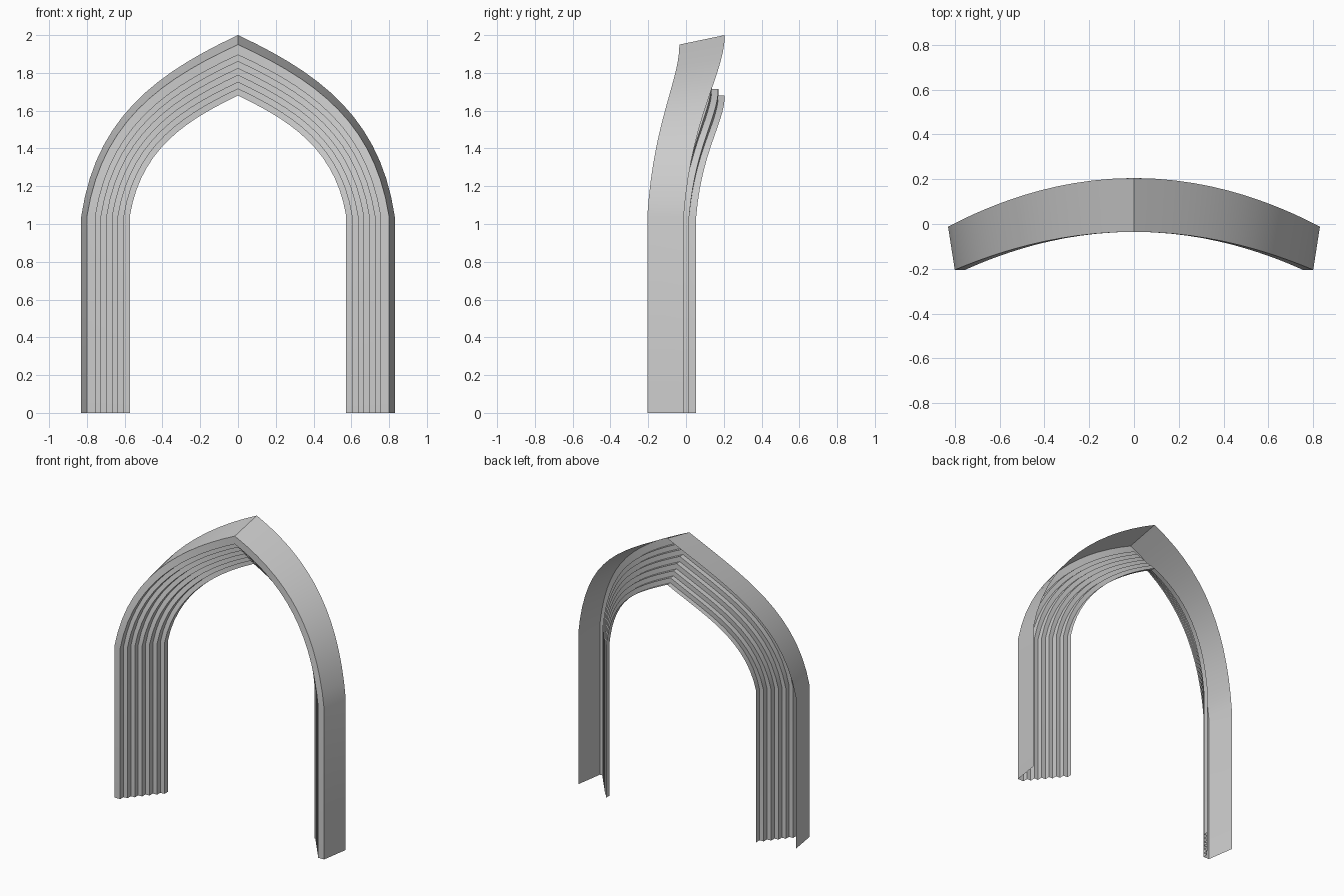
import bpy, bmesh
from mathutils import Vector

if "Cube" in bpy.data.objects:
    bpy.data.objects.remove(bpy.data.objects["Cube"])

SPRING, SEG = 1.04, 14
OUTER = [(0.83, SPRING), (0.755, 1.55), (0.45, 1.79), (0, 2.0)]
INNER = [(0.573, SPRING), (0.515, 1.40), (0.27, 1.55), (0, 1.68)]

# Moulding rings, outside to inside: half width at the leg, height at the apex
RINGS = [(0.83, 2.0), (0.80, 1.95), (0.755, 1.895), (0.725, 1.86), (0.695, 1.823),
         (0.665, 1.787), (0.635, 1.75), (0.604, 1.715), (0.573, 1.68)]


def bezier(p, t):
    s = 1 - t
    return s**3 * p[0] + 3 * s * s * t * p[1] + 3 * s * t * t * p[2] + t**3 * p[3]


def half_path(ring, y_leg, y_apex):
    """Leg foot to apex on the right side, bowed backwards towards the apex."""
    w, h = ring
    f_leg, f_top = (0.83 - w) / 0.257, (2.0 - h) / 0.32
    ctrl = []
    for i, (o, n) in enumerate(zip(OUTER, INNER)):
        f = f_leg + (f_top - f_leg) * i / 3
        ctrl.append(Vector(o).lerp(Vector(n), f))
    pts = [Vector((w, y_leg, 0))]
    for i in range(SEG + 1):
        x, z = bezier(ctrl, i / SEG)
        pts.append(Vector((x, y_apex + (y_leg - y_apex) * (x / w) ** 2, z)))
    return pts


# Section: outer wall, front band, then seven steps going inwards and back
section = [(RINGS[0], -0.012, 0.205), (RINGS[1], -0.205, -0.035)]
for k, ring in enumerate(RINGS[2:]):
    for j in (k, k + 1):
        section.append((ring, -0.205 + j * 0.037, -0.035 + j * 0.0343))

# Sweep the section along both halves of the pointed arch
bm = bmesh.new()
rows = []
for ring, y_leg, y_apex in section:
    right = half_path(ring, y_leg, y_apex)
    left = [Vector((-p.x, p.y, p.z)) for p in right[-2::-1]]
    rows.append([bm.verts.new(p) for p in right + left])
for a, b in zip(rows, rows[1:]):
    for i in range(len(a) - 1):
        bm.faces.new((a[i], a[i + 1], b[i + 1], b[i]))

# Point the faces outwards and to the front
bm.normal_update()
bm.faces.ensure_lookup_table()
if bm.faces[0].normal.x < 0:
    bmesh.ops.reverse_faces(bm, faces=bm.faces[:])

mesh = bpy.data.meshes.new("stepped_pointed_arch")
bm.to_mesh(mesh)
bm.free()
arch = bpy.data.objects.new("stepped_pointed_arch", mesh)
bpy.context.collection.objects.link(arch)
bpy.context.view_layer.objects.active = arch
arch.select_set(True)
bpy.ops.object.shade_smooth_by_angle(angle=0.4)
